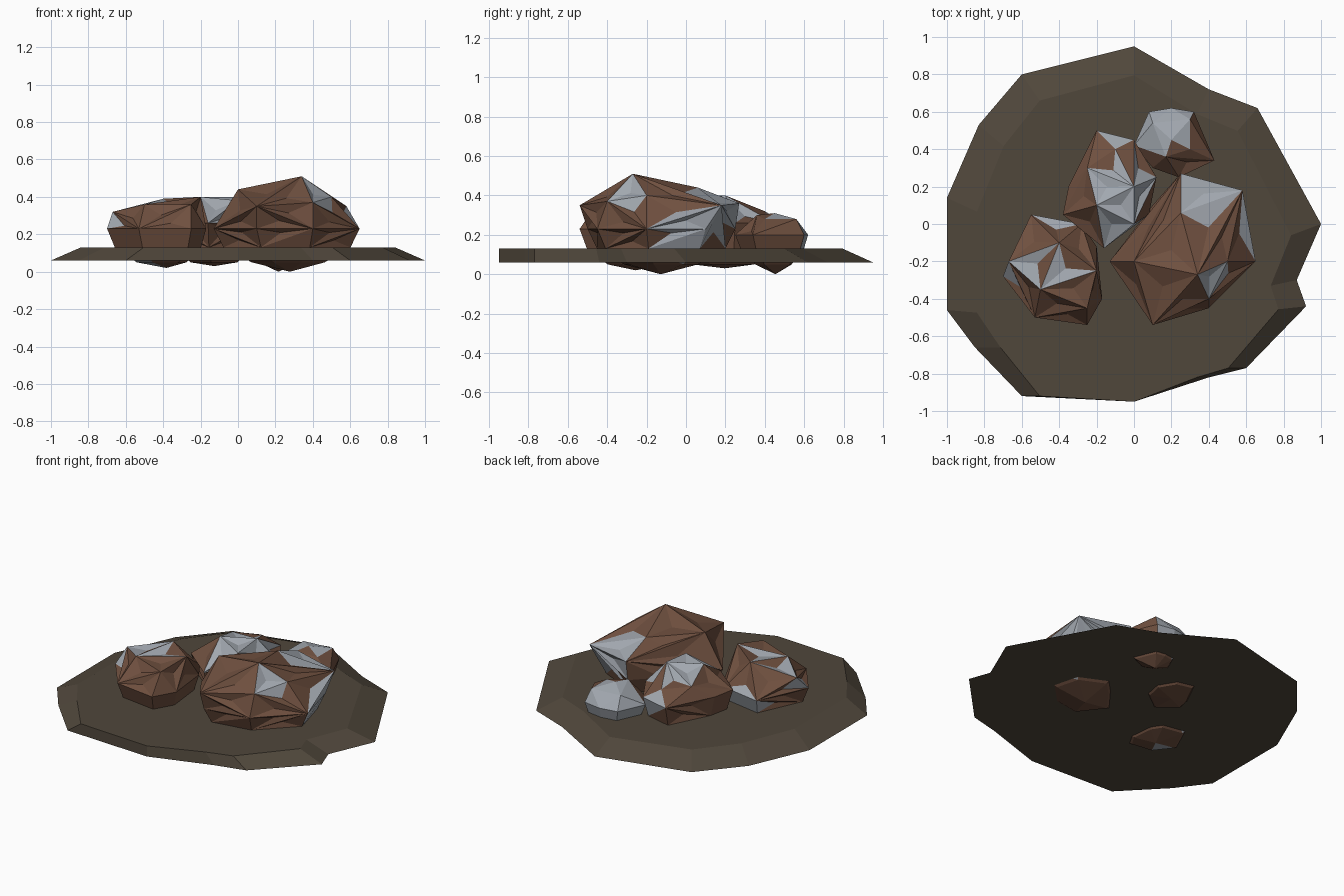
import bpy
import bmesh
from mathutils import Vector

SLAB_BOTTOM = 0.06
SLAB_TOP = 0.13

cube = bpy.data.objects.get("Cube")
if cube:
    bpy.data.objects.remove(cube, do_unlink=True)


def make_material(name, colour):
    mat = bpy.data.materials.new(name)
    mat.use_nodes = True
    mat.diffuse_color = (*colour, 1)
    mat.node_tree.nodes["Principled BSDF"].inputs["Base Color"].default_value = (*colour, 1)
    return mat


soil = make_material("dark soil", (0.08, 0.063, 0.044))
rust = make_material("rusty brown rock", (0.16, 0.08, 0.05))
metal = make_material("pale grey ore", (0.36, 0.39, 0.43))


def finish(bm, name, materials):
    bmesh.ops.recalc_face_normals(bm, faces=bm.faces[:])
    mesh = bpy.data.meshes.new(name)
    bm.to_mesh(mesh)
    bm.free()
    for mat in materials:
        mesh.materials.append(mat)
    obj = bpy.data.objects.new(name, mesh)
    bpy.context.collection.objects.link(obj)
    return obj


def ground_slab(outline):
    """Flat slab whose rim slopes in at the back and sides, upright at the front."""
    bm = bmesh.new()
    low = [bm.verts.new((x, y, SLAB_BOTTOM)) for x, y in outline]
    high = [bm.verts.new((x * 0.84, y - 0.1 * max(0, y + 0.6), SLAB_TOP)) for x, y in outline]
    bm.faces.new(low)
    bm.faces.new(high)
    for i, corner in enumerate(low):
        bm.faces.new((low[i - 1], corner, high[i], high[i - 1]))
    return finish(bm, "ground_slab", [soil])


def scaled_ring(outline, centre, scale, z):
    """Copy of a flat outline, shrunk towards its centre and set at height z."""
    ring = [centre.lerp(Vector(p), scale) for p in outline]
    return [Vector((p.x, p.y, z)) for p in ring]


def dent_large_facets(bm):
    bmesh.ops.recalc_face_normals(bm, faces=bm.faces[:])
    large = [face for face in bm.faces
             if face.calc_area() > 0.016 and face.calc_center_median().z > SLAB_TOP]
    bmesh.ops.poke(bm, faces=large, offset=-0.02)


def paint_veins(bm, veins):
    """Facets whose middle lies inside a vein's reach become grey ore."""
    for face in bm.faces:
        middle = face.calc_center_median()
        near = [(middle - Vector(vein[:3])).length < vein[3] for vein in veins]
        face.material_index = int(any(near))


def boulder(name, belt, belt_z, crest, tip_z, veins):
    """Faceted rock: widest belt, crest points, and a root tapering through the slab."""
    centre = sum((Vector(p) for p in belt), Vector((0, 0))) / len(belt)
    points = [Vector(p) for p in crest]
    points += scaled_ring(belt, centre, 1, belt_z)
    points += scaled_ring(belt, centre, 0.87, SLAB_TOP)
    points += scaled_ring(belt, centre, 0.5, 0.05)
    points.append(Vector((centre.x, centre.y, tip_z)))
    bm = bmesh.new()
    for point in points:
        bm.verts.new(point)
    bmesh.ops.convex_hull(bm, input=bm.verts[:])
    loose = [vert for vert in bm.verts if not vert.link_faces]
    bmesh.ops.delete(bm, geom=loose, context="VERTS")
    dent_large_facets(bm)
    paint_veins(bm, veins)
    return finish(bm, name, [rust, metal])


ground_slab([
    (0, 0.95), (0.4, 0.72), (0.66, 0.62), (1, 0), (0.87, -0.3), (0.92, -0.44),
    (0.6, -0.77), (0.4, -0.82), (0, -0.95), (-0.6, -0.92), (-0.85, -0.66),
    (-1, -0.46), (-1, 0.14), (-0.83, 0.53), (-0.6, 0.8)])

boulder("large_boulder",
        [(-0.13, -0.2), (0.1, -0.5), (0.4, -0.45), (0.65, -0.2), (0.57, 0.1),
         (0.25, 0.25), (0.1, 0.1)], 0.23,
        [(0, -0.2, 0.44), (0.34, -0.27, 0.51), (0.25, 0.06, 0.44), (0.5, -0.2, 0.4),
         (0.4, -0.4, 0.37), (0.58, 0.18, 0.35), (0.25, 0.27, 0.36), (0.1, -0.54, 0.35)],
        0,
        [(0.4, 0.2, 0.37, 0.16), (0.44, -0.3, 0.42, 0.08), (0.55, 0.05, 0.2, 0.15),
         (0.4, -0.1, 0.43, 0.07)])

boulder("middle_boulder",
        [(-0.38, 0.05), (-0.35, 0.2), (-0.2, 0.5), (0, 0.45), (0.12, 0.25), (0.08, 0.05),
         (-0.16, -0.13)], 0.26,
        [(-0.2, 0.1, 0.4), (0, 0, 0.38), (0, 0.2, 0.4), (-0.1, 0.4, 0.32), (-0.25, 0.3, 0.34)],
        0.03,
        [(-0.05, 0.2, 0.38, 0.16), (-0.1, 0, 0.34, 0.1), (-0.05, 0.44, 0.28, 0.07)])

boulder("left_boulder",
        [(-0.7, -0.28), (-0.55, 0.05), (-0.28, 0), (-0.2, -0.12), (-0.17, -0.4),
         (-0.25, -0.54), (-0.53, -0.5)], 0.23,
        [(-0.67, -0.2, 0.32), (-0.4, -0.1, 0.39), (-0.2, -0.25, 0.4), (-0.5, -0.35, 0.36),
         (-0.25, -0.45, 0.36)],
        0.02,
        [(-0.6, -0.2, 0.3, 0.1), (-0.45, 0, 0.14, 0.13), (-0.4, -0.25, 0.38, 0.07),
         (-0.5, -0.35, 0.06, 0.1)])

boulder("back_boulder",
        [(0, 0.42), (0.08, 0.6), (0.2, 0.62), (0.32, 0.6), (0.36, 0.5), (0.43, 0.34),
         (0.24, 0.25), (0.1, 0.3)], 0.2,
        [(0.1, 0.54, 0.28), (0.3, 0.56, 0.28), (0.2, 0.45, 0.31), (0.17, 0.36, 0.3),
         (0.3, 0.4, 0.28)],
        0,
        [(0.18, 0.54, 0.24, 0.15), (0.05, 0.48, 0.22, 0.08)])
